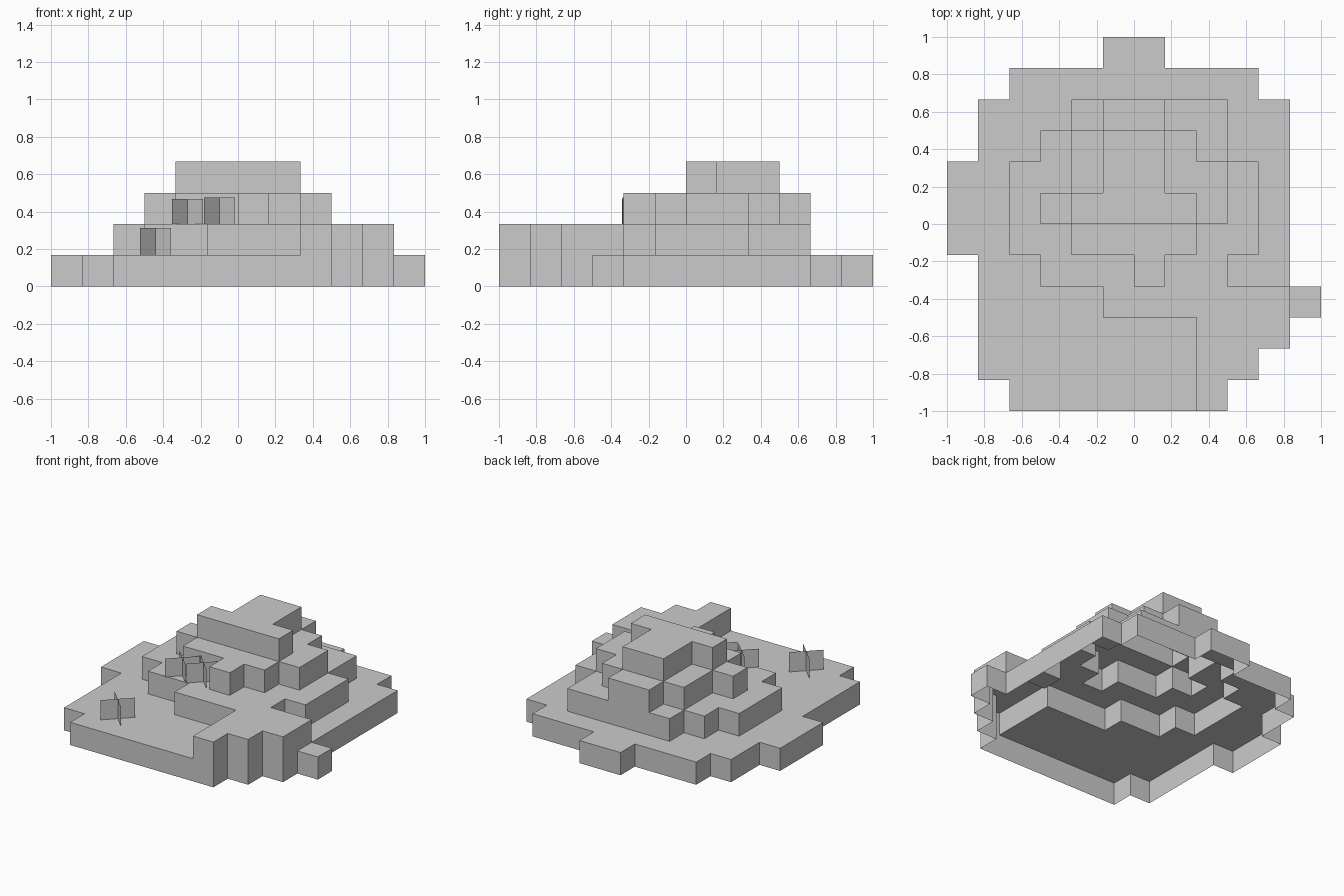
import bpy, bmesh, math

if "Cube" in bpy.data.objects:
    bpy.data.objects.remove(bpy.data.objects["Cube"])

S = 1 / 6          # block size
N = 12             # blocks per side

grey = bpy.data.materials.new("plain grey")
grey.diffuse_color = (0.6, 0.6, 0.6, 1)
grey.use_nodes = True
grey.node_tree.nodes["Principled BSDF"].inputs["Base Color"].default_value = grey.diffuse_color

# Row spans of each step: row -> (first column, last column)
LEVELS = [
    {0: (2, 8), 1: (1, 9), 2: (1, 10), 3: (1, 11), 4: (1, 10), 5: (0, 10),
     6: (0, 10), 7: (0, 10), 8: (1, 10), 9: (1, 10), 10: (2, 9), 11: (5, 6)},
    {0: (8, 8), 1: (8, 9), 2: (8, 10), 3: (5, 10), 4: (3, 8), 5: (2, 9),
     6: (2, 9), 7: (2, 9), 8: (3, 8), 9: (4, 8)},
    {4: (6, 6), 5: (4, 7), 6: (3, 8), 7: (4, 8), 8: (4, 7), 9: (5, 6)},
    {6: (4, 7), 7: (5, 6), 8: (5, 6)},
]


def cells(spans):
    return {(i, j) for j, (a, b) in spans.items() for i in range(a, b + 1)}


def finish(bm, name):
    mesh = bpy.data.meshes.new(name)
    bm.to_mesh(mesh)
    bm.free()
    mesh.materials.append(grey)
    obj = bpy.data.objects.new(name, mesh)
    bpy.context.collection.objects.link(obj)
    return obj


def step(name, filled, covered, z0, z1):
    """Open-bottomed step: exposed top squares plus walls on the outline."""
    bm = bmesh.new()

    def quad(points):
        bm.faces.new([bm.verts.new((-1 + x * S, -1 + y * S, z)) for x, y, z in points])

    for i, j in sorted(filled):
        ring = [(i, j), (i + 1, j), (i + 1, j + 1), (i, j + 1)]
        if (i, j) not in covered:
            quad([(x, y, z1) for x, y in ring])
        for k, (di, dj) in enumerate([(0, -1), (1, 0), (0, 1), (-1, 0)]):
            if (i + di, j + dj) not in filled:
                a, b = ring[k], ring[(k + 1) % 4]
                quad([(*a, z0), (*b, z0), (*b, z1), (*a, z1)])
    bmesh.ops.remove_doubles(bm, verts=bm.verts, dist=1e-4)
    bmesh.ops.dissolve_limit(bm, angle_limit=math.radians(1),
                             verts=bm.verts, edges=bm.edges)
    return finish(bm, name)


# Stepped hill
sets = [cells(l) for l in LEVELS] + [set()]
for k in range(len(LEVELS)):
    step(f"hill_step_{k + 1}", sets[k], sets[k + 1], k * S, (k + 1) * S)


# Grass tufts: two crossed upright sheets
def tuft(name, x, y, z, h, r=0.083):
    bm = bmesh.new()
    for s in (1, -1):
        ends = [(x - r, y - s * r), (x + r, y + s * r)]
        pts = [(*ends[0], z), (*ends[1], z), (*ends[1], z + h), (*ends[0], z + h)]
        bm.faces.new([bm.verts.new(p) for p in pts])
    return finish(bm, name)


tuft("grass_tuft_low", -0.44, -0.77, S, 0.145)
tuft("grass_tuft_left", -0.27, -0.26, 2 * S, 0.135)
tuft("grass_tuft_right", -0.10, -0.257, 2 * S, 0.142)
